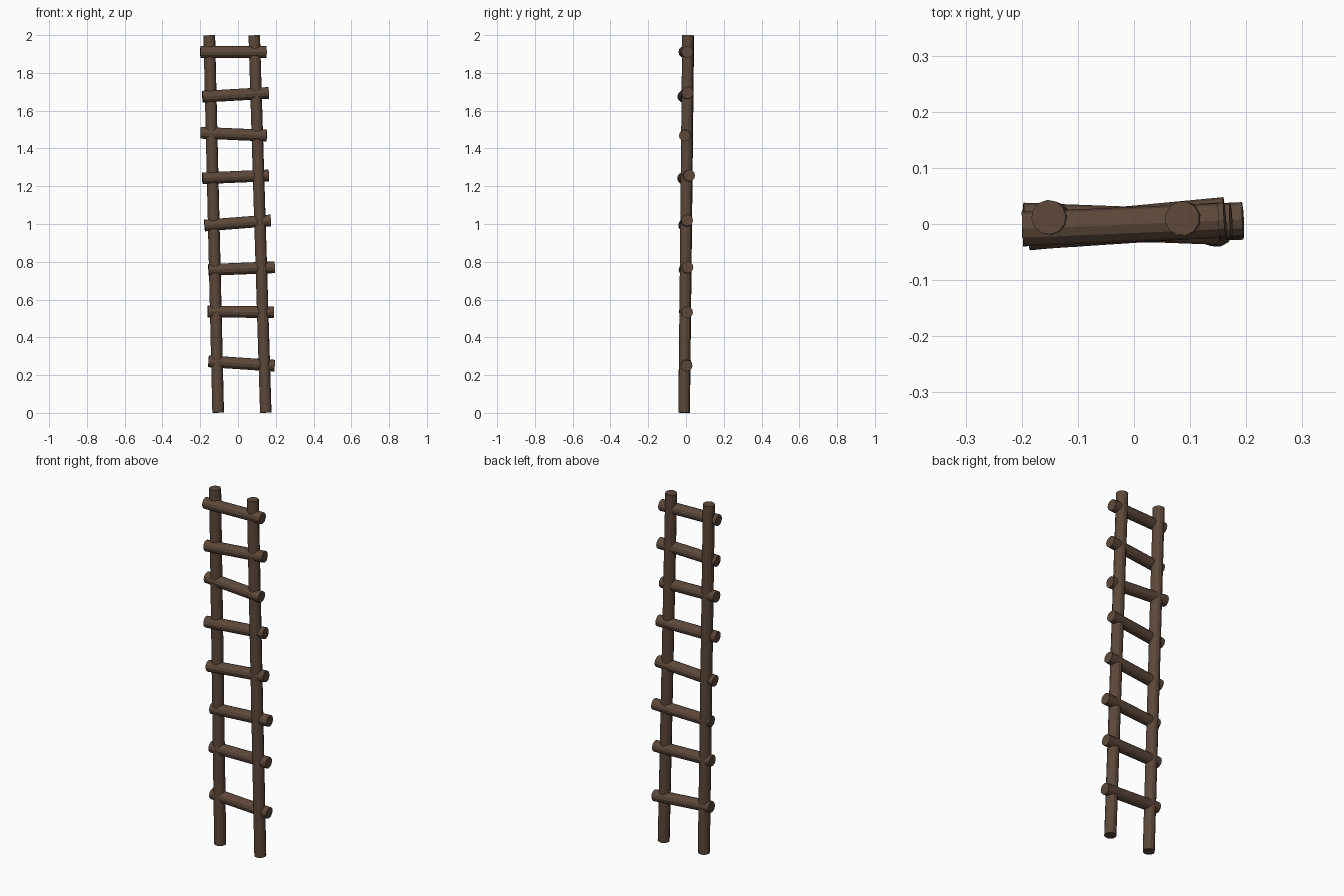
import bpy
from mathutils import Vector

wood = bpy.data.materials.new("dark_wood")
wood.diffuse_color = (0.11, 0.065, 0.042, 1)


def log(name, a, b, radius=0.031, sides=12):
    """Flat-sided cylinder running from point a to point b."""
    a, b = Vector(a), Vector(b)
    axis = b - a
    bpy.ops.mesh.primitive_cylinder_add(vertices=sides, radius=radius, depth=axis.length,
                                        location=(a + b) / 2)
    ob = bpy.context.object
    ob.name = name
    ob.rotation_euler = axis.to_track_quat('Z', 'Y').to_euler()
    ob.data.materials.append(wood)
    return ob


# Two slightly leaning side rails
log("left_rail", (-0.105, -0.01, 0.001), (-0.152, 0.012, 1.999))
log("right_rail", (0.147, -0.01, 0.001), (0.086, 0.01, 1.999))

# Uneven rungs: left x, left y, left z, right y, right z
rungs = [
    (-0.156, -0.007, 0.273, 0.003, 0.250),
    (-0.161, -0.007, 0.537, 0.006, 0.533),
    (-0.156, -0.008, 0.757, 0.008, 0.771),
    (-0.177, -0.010, 0.992, 0.006, 1.019),
    (-0.188, -0.016, 1.242, 0.017, 1.257),
    (-0.198, 0.007, 1.483, -0.006, 1.468),
    (-0.188, -0.015, 1.674, 0.008, 1.694),
    (-0.199, -0.009, 1.911, 0.006, 1.911),
]
for i, (x, y0, z0, y1, z1) in enumerate(rungs, 1):
    log(f"rung_{i}", (x, y0, z0), (x + 0.35, y1, z1))
